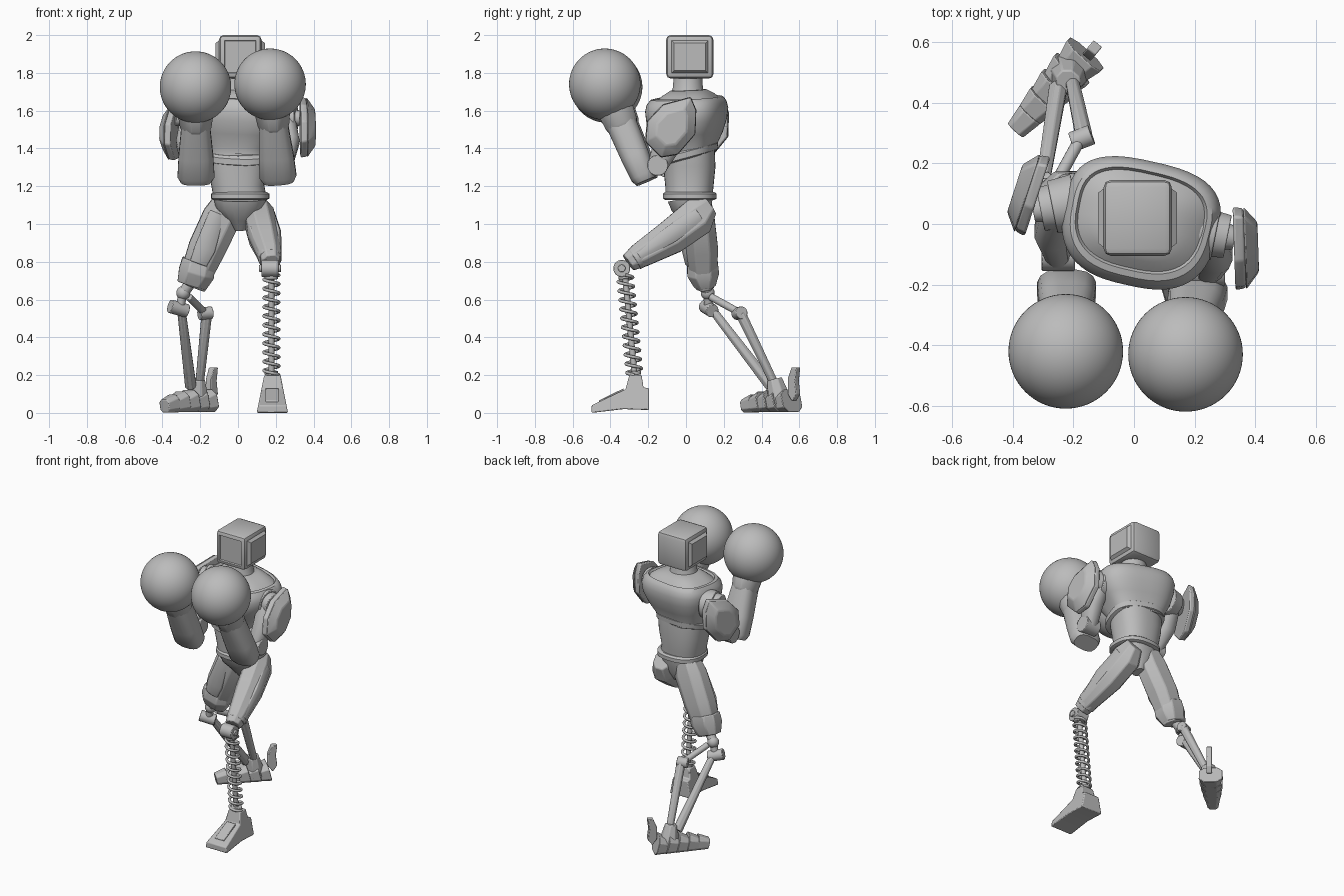
import bpy, bmesh, math
from mathutils import Vector, Matrix

cube = bpy.data.objects.get("Cube")
if cube:
    bpy.data.objects.remove(cube)

grey = bpy.data.materials.new("plain_grey")
grey.use_nodes = True
colour = (0.5, 0.5, 0.5, 1)
grey.diffuse_color = colour
grey.node_tree.nodes["Principled BSDF"].inputs["Base Color"].default_value = colour


def finish(name, bm, bevel=0, angle=35):
    bmesh.ops.recalc_face_normals(bm, faces=bm.faces)
    mesh = bpy.data.meshes.new(name)
    bm.to_mesh(mesh)
    bm.free()
    mesh.materials.append(grey)
    ob = bpy.data.objects.new(name, mesh)
    bpy.context.collection.objects.link(ob)
    if bevel:
        mod = ob.modifiers.new("soft_edges", 'BEVEL')
        mod.width, mod.segments, mod.limit_method = bevel, 2, 'ANGLE'
    bpy.ops.object.select_all(action='DESELECT')
    bpy.context.view_layer.objects.active = ob
    ob.select_set(True)
    bpy.ops.object.shade_smooth_by_angle(angle=math.radians(angle))
    return ob


def loft(name, rings, side=(1, 0, 0), n=8, power=2, tilt=0, flare=0, bevel=0, angle=35):
    """Rings of (x, y, z, half width, half depth) skinned along the first-to-last axis."""
    bm = bmesh.new()
    axis = (Vector(rings[-1][:3]) - Vector(rings[0][:3])).normalized()
    u = Vector(side)
    u = (u - axis * u.dot(axis)).normalized()
    v = axis.cross(u)
    loops = []
    for x, y, z, a, b in rings:
        loop = []
        for i in range(n):
            t = math.tau * (i + 0.5) / n
            c, s = math.cos(t), math.sin(t)
            p = Vector((x, y, z)) + u * a * (1 + flare * s) * math.copysign(abs(c) ** (2 / power), c) \
                + v * b * math.copysign(abs(s) ** (2 / power), s)
            p.z += tilt * (p.y - y)
            loop.append(bm.verts.new(p))
        loops.append(loop)
    for lo, hi in zip(loops, loops[1:]):
        for i in range(n):
            bm.faces.new((lo[i], lo[(i + 1) % n], hi[(i + 1) % n], hi[i]))
    bm.faces.new(loops[0])
    bm.faces.new(loops[-1])
    return finish(name, bm, bevel, angle)


def rod(name, a, b, r, r2=None, n=16, side=(1, 0, 0)):
    r2 = r2 or r
    return loft(name, [(*a, r, r), (*b, r2, r2)], side, n, bevel=0.004)


def ball(name, loc, r, seg=48):
    bm = bmesh.new()
    bmesh.ops.create_uvsphere(bm, u_segments=seg, v_segments=seg // 2, radius=r,
                              matrix=Matrix.Translation(loc))
    return finish(name, bm)


def slab(name, outline, x0, x1, shrink=1.0, loc=(0, 0, 0), yaw=0, bevel=0.008):
    """A y-z outline extruded along x, its far side scaled about the middle."""
    bm = bmesh.new()
    mid = Vector((sum(p[0] for p in outline), sum(p[1] for p in outline))) / len(outline)
    near = [bm.verts.new((x0, y, z)) for y, z in outline]
    far = [bm.verts.new((x1, *(mid + (Vector(p) - mid) * shrink))) for p in outline]
    bm.faces.new(near)
    bm.faces.new(far)
    for i in range(len(outline)):
        j = (i + 1) % len(outline)
        bm.faces.new((near[i], near[j], far[j], far[i]))
    bm.transform(Matrix.Translation(loc) @ Matrix.Rotation(math.radians(yaw), 4, 'Z'))
    return finish(name, bm, bevel)


# Head: chamfered box, raised side panels, sunken front screen
bm = bmesh.new()
bmesh.ops.create_cube(bm, size=1, matrix=Matrix.Translation((0.012, 0.02, 1.885))
                      @ Matrix.Diagonal((0.225, 0.25, 0.23, 1)))
bmesh.ops.bevel(bm, geom=bm.edges[:], offset=0.024, segments=2, profile=0.5, affect='EDGES')
bm.normal_update()
for axis, depth, rim in (((1, 0, 0), 0.018, 0.02), ((-1, 0, 0), 0.018, 0.02), ((0, -1, 0), -0.008, 0.006)):
    face = max(bm.faces, key=lambda f: f.calc_area() * f.normal.dot(Vector(axis)))
    bmesh.ops.inset_region(bm, faces=[face], thickness=0.006)
    bmesh.ops.inset_region(bm, faces=[face], thickness=rim, depth=depth)
finish("head", bm, angle=25)
loft("neck", [(0.01, 0.01, 1.66, 0.11, 0.105), (0.01, 0.01, 1.72, 0.085, 0.08),
              (0.01, 0.01, 1.79, 0.08, 0.075)], n=32)

# Torso, turned a little to one side
turn = (math.cos(0.22), -math.sin(0.22), 0)
loft("chest", [(0, 0.01, 1.375, 0.172, 0.14), (0, 0.01, 1.41, 0.178, 0.143),
               (0.01, 0.005, 1.48, 0.222, 0.178), (0.02, 0.002, 1.55, 0.25, 0.202),
               (0.02, 0.002, 1.605, 0.257, 0.208), (0.02, 0.002, 1.64, 0.248, 0.2),
               (0.02, 0.004, 1.665, 0.23, 0.182), (0.02, 0.01, 1.67, 0.214, 0.166),
               (0.02, 0.01, 1.658, 0.206, 0.158), (0.02, 0.012, 1.684, 0.17, 0.13),
               (0.015, 0.012, 1.71, 0.1, 0.09)], turn, 48, 2.8, tilt=0.04, flare=0.07)
loft("chest_hem", [(0, 0.01, 1.345, 0.16, 0.13), (0, 0.01, 1.353, 0.182, 0.15),
                   (0, 0.01, 1.385, 0.186, 0.152), (0, 0.01, 1.397, 0.172, 0.14)],
     turn, 48, 2.6, tilt=0.27)
loft("abdomen", [(0.01, 0.015, 1.14, 0.14, 0.125), (0, 0.018, 1.2, 0.14, 0.128),
                 (0, 0.018, 1.3, 0.16, 0.138), (0, 0.015, 1.4, 0.168, 0.138)], n=40, power=2.4)
loft("belt", [(0.012, 0.02, 1.128, 0.14, 0.13), (0.012, 0.02, 1.135, 0.155, 0.143),
              (0.012, 0.02, 1.16, 0.155, 0.143), (0.012, 0.02, 1.17, 0.14, 0.13)], n=40, power=2.4)
loft("pelvis", [(0.01, 0.055, 0.97, 0.03, 0.04), (0.01, 0.05, 1.03, 0.075, 0.08),
                (0.01, 0.03, 1.09, 0.13, 0.11), (0.01, 0.025, 1.14, 0.14, 0.125)], n=16, power=2.4)

# Arms raised in guard: shoulder, upper arm, elbow, forearm, cuff, round glove
arms = {"left": (1, (0.25, -0.03, 1.56), (0.245, -0.15, 1.31), (0.17, -0.43, 1.74)),
        "right": (-1, (-0.25, 0.06, 1.56), (-0.25, -0.1, 1.3), (-0.225, -0.42, 1.725))}
for who, (s, sh, el, glove) in arms.items():
    shoulder, elbow, fist = Vector(sh), Vector(el), Vector(glove)
    out = Vector((s, -0.2, 0)).normalized()
    rod(who + "_shoulder_socket", shoulder - out * 0.06, shoulder + out * 0.02, 0.095, 0.088, 24, (0, 0, 1))
    rod(who + "_shoulder_drum", shoulder, shoulder + out * 0.06, 0.078, 0.072, 24, (0, 0, 1))
    rod(who + "_shoulder_cap", shoulder + out * 0.05, shoulder + out * 0.085, 0.045, 0.038, 24, (0, 0, 1))
    mid = (shoulder + elbow) / 2 + out * 0.02
    loft(who + "_upper_arm", [(*shoulder, 0.055, 0.07), (*mid, 0.06, 0.078), (*elbow, 0.045, 0.055)], n=12, power=2.5)
    rod(who + "_elbow", elbow - Vector((0.055, 0, 0)), elbow + Vector((0.055, 0, 0)), 0.055, n=20, side=(0, 1, 0))
    base = Vector((0.218 * s - 0.004, -0.213 if s > 0 else -0.2, 1.225))
    wrist = base.lerp(fist, 0.6)
    a, b = base.lerp(wrist, 0.1), base.lerp(wrist, 0.45)
    loft(who + "_forearm", [(*base, 0.082, 0.055), (*a, 0.099, 0.07), (*b, 0.093, 0.077), (*wrist, 0.076, 0.082)], n=16, power=2.8)
    loft(who + "_cuff", [(*base.lerp(fist, 0.55), 0.075, 0.08), (*base.lerp(fist, 0.59), 0.086, 0.09),
                         (*base.lerp(fist, 0.76), 0.1, 0.1)], n=12, bevel=0.005)
    ball(who + "_glove", fist, 0.189, 64)

# Domed shield plates over the upper arms
shield = [(0.11, 0.18), (0.14, 0.11), (0.135, -0.02), (0.04, -0.13), (-0.05, -0.145),
          (-0.135, -0.06), (-0.125, 0.05), (-0.04, 0.14)]
for who, s, loc, yaw in (("left", 1, (0.305, -0.085, 1.495), 2), ("right", -1, (-0.295, 0.08, 1.48), -18)):
    slab(who + "_arm_shield", shield, 0.025 * s, 0.06 * s, 0.96, loc, yaw)
    slab(who + "_arm_shield_dome", shield, 0.06 * s, 0.105 * s, 0.6, loc, yaw)

# Left leg: bent thigh with side panels, knee drum, spring shin, boot
loft("left_thigh", [(0.1, 0.125, 1.1, 0.055, 0.06), (0.11, 0.065, 1.04, 0.085, 0.108),
                    (0.138, -0.08, 0.93, 0.083, 0.098), (0.168, -0.24, 0.835, 0.064, 0.072),
                    (0.175, -0.305, 0.795, 0.05, 0.052)], n=8, power=2.4, bevel=0.006)
for s in (-1, 1):
    loft("left_thigh_panel", [(0.115 + 0.06 * s, 0.07, 1.05, 0.02, 0.05), (0.14 + 0.068 * s, -0.08, 0.945, 0.022, 0.05),
                              (0.168 + 0.047 * s, -0.25, 0.83, 0.018, 0.03)], bevel=0.004)
rod("left_knee_band", (0.165, -0.235, 0.838), (0.17, -0.275, 0.812), 0.066, 0.062, 16)
rod("left_knee_drum", (0.125, -0.34, 0.765), (0.215, -0.34, 0.765), 0.045, n=24, side=(0, 1, 0))
rod("left_knee_pin", (0.112, -0.34, 0.765), (0.228, -0.34, 0.765), 0.02, n=16, side=(0, 1, 0))
top, low = Vector((0.177, -0.323, 0.73)), Vector((0.177, -0.272, 0.2))
rod("left_shin_rod", top, low, 0.016)
for name, t in (("upper", 0.0), ("lower", 0.96)):
    rod("spring_seat_" + name, top.lerp(low, t), top.lerp(low, t + 0.04), 0.036, n=20)
curve = bpy.data.curves.new("spring_path", 'CURVE')
curve.dimensions, curve.bevel_depth, curve.bevel_resolution = '3D', 0.0085, 2
spline = curve.splines.new('POLY')
turns, steps = 11, 20
spline.points.add(turns * steps)
for i, point in enumerate(spline.points):
    t = math.tau * i / steps
    p = top.lerp(low, i / (turns * steps))
    point.co = (p.x + 0.04 * math.cos(t), p.y + 0.04 * math.sin(t), p.z, 1)
path = bpy.data.objects.new("spring_path", curve)
bpy.context.collection.objects.link(path)
bm = bmesh.new()
bm.from_mesh(path.to_mesh())
bpy.data.objects.remove(path)
finish("left_shin_spring", bm, angle=60)

boot = [(-0.5, 0.0), (-0.5, 0.04), (-0.32, 0.125), (-0.3, 0.2), (-0.235, 0.2),
        (-0.225, 0.135), (-0.195, 0.13), (-0.195, 0.015), (-0.33, 0.02)]
ob = slab("left_boot", boot, -0.083, 0.083, bevel=0.006)
for v in ob.data.vertices:
    v.co.x = 0.182 + v.co.x * (1 - 2.4 * v.co.z)
slab("left_boot_panel", [(-0.46, 0.05), (-0.46, 0.066), (-0.33, 0.13), (-0.33, 0.11)], -0.035, 0.035, loc=(0.18, 0, 0), bevel=0.003)

# Right leg: trailing thigh, knee, linked rods
loft("right_thigh", [(-0.055, 0.06, 1.12, 0.08, 0.075), (-0.085, 0.07, 1.04, 0.108, 0.085),
                     (-0.165, 0.085, 0.87, 0.105, 0.09), (-0.212, 0.09, 0.755, 0.092, 0.078),
                     (-0.235, 0.1, 0.665, 0.068, 0.05)], n=8, power=2.4, bevel=0.006)
loft("right_thigh_panel", [(-0.11, 0.005, 1.06, 0.045, 0.02), (-0.175, 0.0, 0.87, 0.06, 0.025),
                           (-0.21, 0.015, 0.79, 0.05, 0.02)], bevel=0.005)
loft("right_knee_guard", [(-0.207, 0.088, 0.8, 0.096, 0.085), (-0.22, 0.09, 0.74, 0.102, 0.09),
                          (-0.245, 0.1, 0.675, 0.084, 0.06)], n=8, power=2.4, bevel=0.006)
ball("right_knee_ball", (-0.29, 0.115, 0.635), 0.037, 24)
rod("right_knee_neck", (-0.25, 0.1, 0.69), (-0.29, 0.115, 0.635), 0.03)
rod("right_knee_drum", (-0.36, 0.1, 0.565), (-0.27, 0.14, 0.54), 0.036, n=20, side=(0, 0, 1))
rod("right_knee_strut", (-0.29, 0.115, 0.635), (-0.31, 0.12, 0.55), 0.024)
rod("right_shin_outer", (-0.3, 0.14, 0.545), (-0.25, 0.45, 0.14), 0.024, 0.032, 8)
rod("right_link", (-0.26, 0.13, 0.615), (-0.175, 0.285, 0.53), 0.02)
rod("right_link_joint", (-0.205, 0.27, 0.525), (-0.14, 0.295, 0.53), 0.034, n=16, side=(0, 0, 1))
rod("right_shin_inner", (-0.165, 0.29, 0.525), (-0.205, 0.475, 0.14), 0.03, 0.024, 8)

# Right foot: overlapping segments that narrow only towards the toe
heel, toe = Vector((-0.16, 0.56, 0)), Vector((-0.385, 0.315, 0))
across = Vector((-toe.y + heel.y, toe.x - heel.x, 0)).normalized()
count = 5
for i in range(count):
    t = i / count
    w, h = 0.08 - 0.05 * t ** 2, 0.066 - 0.03 * t ** 3
    a, b = heel.lerp(toe, t), heel.lerp(toe, t + 1.0 / count + 0.02)
    loft("right_foot_segment_%d" % (i + 1), [(a.x, a.y, h, w, h), (b.x, b.y, h * 0.72, w * 0.75, h * 0.72)],
         across, 8, 3, bevel=0.004)
c = heel.lerp(toe, 0.25)
loft("right_ankle", [(c.x, c.y, 0.05, 0.07, 0.07), (c.x, c.y - 0.03, 0.18, 0.045, 0.04)], across, 8, bevel=0.005)
spur = [(0.0, 0.06), (0.03, 0.1), (0.02, 0.17), (0.03, 0.24), (-0.005, 0.24), (-0.03, 0.18), (-0.03, 0.1)]
slab("right_heel_spur", spur, -0.018, 0.018, loc=(-0.138, 0.572, 0), yaw=-40, bevel=0.004)
